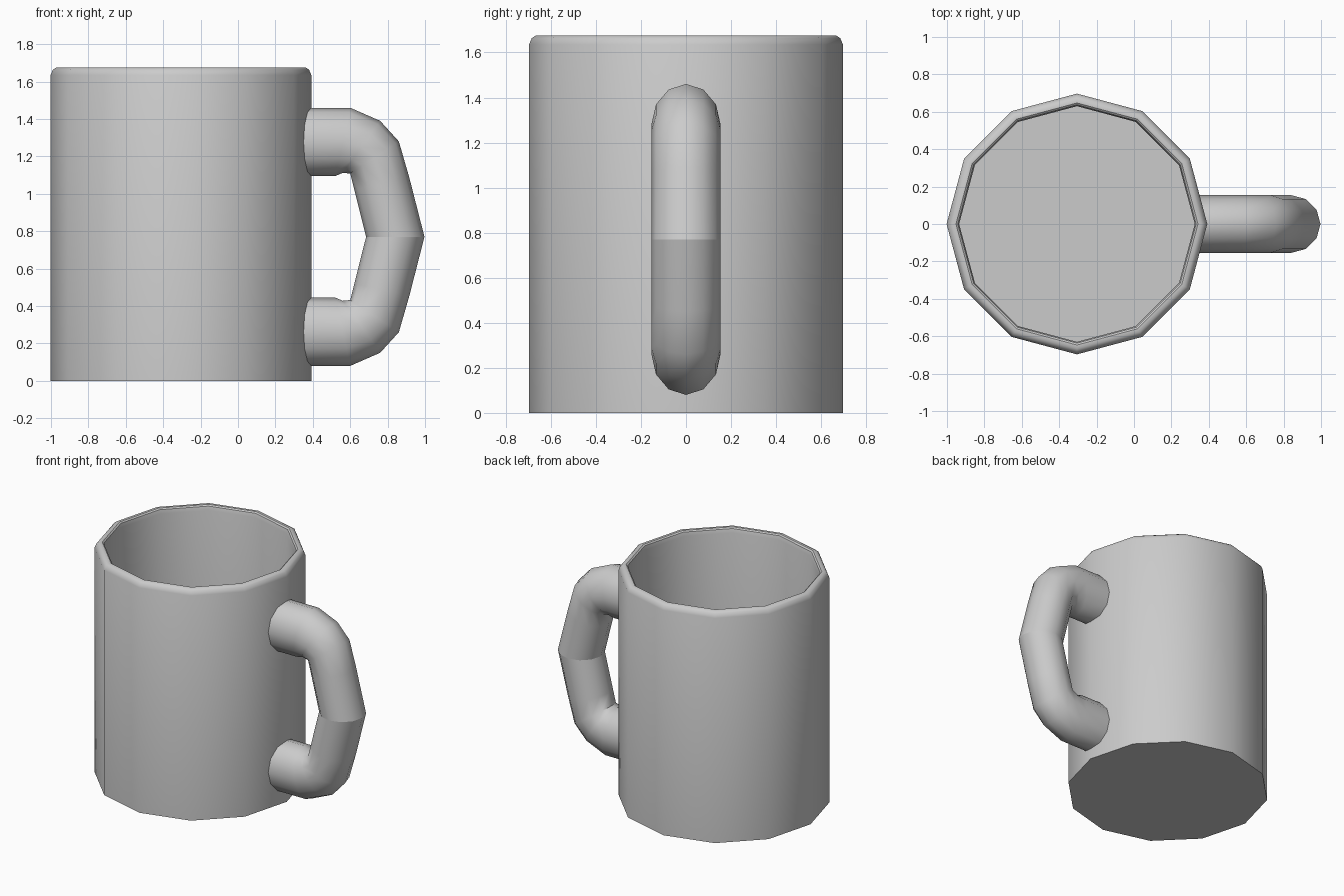
import bpy, bmesh, math

cube = bpy.data.objects.get("Cube")
if cube:
    bpy.data.objects.remove(cube, do_unlink=True)

SIDES = 12
MID_Z = 0.77      # height of the handle's seam
CENTRE_X = -0.305  # axis of the cup

grey = bpy.data.materials.new("plain grey")
grey.use_nodes = True
grey.diffuse_color = (0.6, 0.6, 0.6, 1)
grey.node_tree.nodes["Principled BSDF"].inputs["Base Color"].default_value = (0.6, 0.6, 0.6, 1)


def loft(name, rings, cap_ends, smooth_angle):
    """Skin a list of rings of points into one object."""
    bm = bmesh.new()
    loops = [[bm.verts.new(p) for p in ring] for ring in rings]
    for a, b in zip(loops, loops[1:]):
        for i in range(SIDES):
            j = (i + 1) % SIDES
            bm.faces.new((a[i], a[j], b[j], b[i]))
    for loop in cap_ends(loops):
        bm.faces.new(loop)
    bmesh.ops.recalc_face_normals(bm, faces=bm.faces)
    mesh = bpy.data.meshes.new(name)
    bm.to_mesh(mesh)
    bm.free()
    mesh.materials.append(grey)
    obj = bpy.data.objects.new(name, mesh)
    bpy.context.collection.objects.link(obj)
    bpy.ops.object.select_all(action="DESELECT")
    obj.select_set(True)
    bpy.context.view_layer.objects.active = obj
    bpy.ops.object.shade_smooth_by_angle(angle=math.radians(smooth_angle))
    return obj


angles = [math.tau * i / SIDES for i in range(SIDES)]

# Cup: outer wall, bevelled rim, inner wall and floor as (radius, height)
profile = [(0.697, 0), (0.697, 1.635), (0.685, 1.663), (0.667, 1.675),
           (0.647, 1.675), (0.637, 1.667), (0.63, 1.64), (0.63, 0.07)]
cup_rings = [[(CENTRE_X + r * math.cos(a), r * math.sin(a), z) for a in angles]
             for r, z in profile]
loft("cup", cup_rings, lambda loops: (loops[0], loops[-1]), 35)

# Handle: upper half as (outer x, outer z, inner x, inner z) cross-sections
sections = [(0.345, 1.46, 0.345, 1.095), (0.6, 1.46, 0.52, 1.095),
            (0.76, 1.39, 0.56, 1.112), (0.86, 1.28, 0.6, 1.108),
            (0.915, 1.09, 0.622, 1.02), (0.997, MID_Z, 0.685, MID_Z)]
handle_rings = []
for ox, oz, ix, iz in sections:
    cx, cz, dx, dz = (ox + ix) / 2, (oz + iz) / 2, (ox - ix) / 2, (oz - iz) / 2
    handle_rings.append([(cx + dx * math.cos(a), 0.154 * math.sin(a),
                          cz - MID_Z + dz * math.cos(a)) for a in angles])
handle = loft("handle", handle_rings, lambda loops: (loops[0],), 60)
handle.location.z = MID_Z

# Lower half mirrored, left unmerged so the seam stays crisp
mirror = handle.modifiers.new("mirror", "MIRROR")
mirror.use_axis = (False, False, True)
mirror.use_mirror_merge = False
